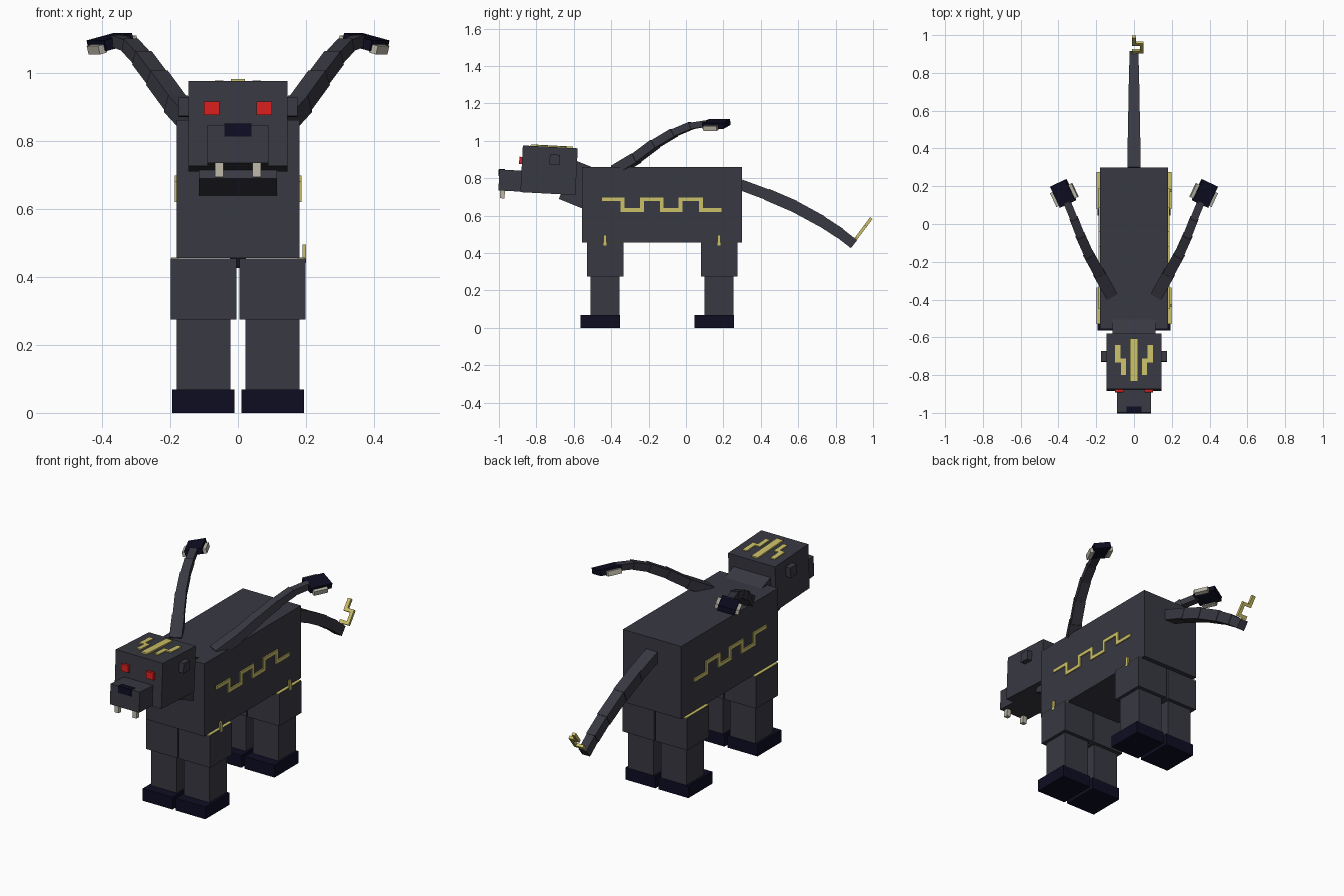
import bpy, math
from mathutils import Matrix, Vector

if "Cube" in bpy.data.objects:
    bpy.data.objects.remove(bpy.data.objects["Cube"])


def material(name, rgb):
    m = bpy.data.materials.new(name)
    m.diffuse_color = (*rgb, 1)
    m.use_nodes = True
    m.node_tree.nodes["Principled BSDF"].inputs["Base Color"].default_value = m.diffuse_color
    return m


HIDE = material("charcoal hide", (0.040, 0.040, 0.055))
NAVY = material("dark navy", (0.004, 0.004, 0.016))
GOLD = material("gold", (0.60, 0.53, 0.14))
RED = material("red", (0.68, 0.014, 0.014))
BONE = material("bone", (0.50, 0.47, 0.39))

FACES = [(0, 1, 3, 2), (4, 6, 7, 5), (0, 4, 5, 1), (2, 3, 7, 6), (0, 2, 6, 4), (1, 5, 7, 3)]


def box(name, mat, x, y, z, frame=Matrix()):
    """Box given by its x, y and z ranges inside a frame."""
    verts = [frame @ Vector((a, b, c)) for a in x for b in y for c in z]
    mesh = bpy.data.meshes.new(name)
    mesh.from_pydata(verts, [], [f[::-1] for f in FACES] if frame.determinant() < 0 else FACES)
    mesh.materials.append(mat)
    mesh.update()
    obj = bpy.data.objects.new(name, mesh)
    bpy.context.collection.objects.link(obj)
    return obj


def chain(name, mat, points, widths, heights, mirror=Matrix()):
    """Row of overlapping boxes following a path."""
    for i in range(len(points) - 1):
        a, b = Vector(points[i]), Vector(points[i + 1])
        d = (b - a).normalized()
        side = d.cross(Vector((0, 0, 1))).normalized()
        up = side.cross(d)
        frame = Matrix((side, d, up)).transposed().to_4x4()
        frame.translation = a
        w, h = widths[i] / 2, heights[i] / 2
        box(f"{name}_{i + 1}", mat, (-w, w), (-0.008, (b - a).length + 0.008), (-h, h), mirror @ frame)


def at(x, y, z, *rots):
    m = Matrix.Translation((x, y, z))
    for angle, axis in rots:
        m = m @ Matrix.Rotation(math.radians(angle), 4, axis)
    return m


SIDES = (("right", Matrix()), ("left", Matrix.Scale(-1, 4, (1, 0, 0))))

# Torso and sloping neck
box("torso", HIDE, (-0.18, 0.18), (-0.555, 0.30), (0.455, 0.86))
box("neck", HIDE, (-0.115, 0.115), (-0.125, 0.125), (-0.112, 0.112), at(0, -0.522, 0.746, (-22, 'X')))

# Head, tipped slightly upward
head = at(0, -0.732, 0.8425, (-3, 'X'))
box("head", HIDE, (-0.145, 0.145), (-0.147, 0.147), (-0.125, 0.125), head)
box("muzzle", HIDE, (-0.09, 0.09), (-0.265, -0.14), (-0.122, -0.010), head)
box("nose", NAVY, (-0.04, 0.04), (-0.269, -0.235), (-0.045, -0.007), head)
box("crown_stripe", GOLD, (-0.02, 0.02), (-0.105, 0.12), (0.12, 0.133), head)

for side, m in SIDES:
    h = m @ head
    box(f"eye_{side}", RED, (0.055, 0.1), (-0.162, -0.14), (0.025, 0.064), h)
    box(f"ear_{side}", HIDE, (0.14, 0.175), (0.0, 0.055), (0.03, 0.085), h)
    box(f"fang_{side}", BONE, (0.043, 0.068), (-0.255, -0.23), (-0.163, -0.12), h)
    box(f"brow_stripe_outer_{side}", GOLD, (0.072, 0.1), (0.0, 0.085), (0.12, 0.131), h)
    box(f"brow_stripe_inner_{side}", GOLD, (0.042, 0.068), (-0.075, 0.0), (0.12, 0.131), h)
    box(f"brow_stripe_link_{side}", GOLD, (0.042, 0.1), (-0.008, 0.012), (0.12, 0.131), h)

    # Legs
    for end, y in (("front", -0.4325), ("rear", 0.1775)):
        box(f"upper_leg_{end}_{side}", HIDE, (0.004, 0.199), (y - 0.0975, y + 0.0975), (0.275, 0.454), m)
        box(f"lower_leg_{end}_{side}", HIDE, (0.022, 0.18), (y - 0.0775, y + 0.0765), (0.001, 0.28), m)
        box(f"foot_{end}_{side}", NAVY, (0.01, 0.194), (y - 0.1325, y + 0.0785), (0, 0.068), m)
        box(f"leg_trim_{end}_{side}", GOLD, (0.175, 0.197), (y - 0.0975, y + 0.0975), (0.452, 0.457), m)
        if side == "right":
            box(f"leg_mark_{end}", GOLD, (0.19, 0.2), (y - 0.008, y + 0.008), (0.44, 0.495), m)

    # Square-wave flank stripe
    ys = [-0.45, -0.34, -0.235, -0.13, -0.03, 0.08, 0.19]
    for i in range(6):
        z = 0.688 if i % 2 == 0 else 0.63
        box(f"flank_stripe_{side}_{i + 1}", GOLD, (0.175, 0.187),
            (ys[i] - 0.01 * (i > 0), ys[i + 1] + 0.01 * (i < 5)), (z - 0.01, z + 0.01), m)
        if i:
            box(f"flank_riser_{side}_{i}", GOLD, (0.175, 0.187), (ys[i] - 0.01, ys[i] + 0.01), (0.64, 0.678), m)

    # Shoulder tentacle with clawed pad
    path = [(0.125, -0.37, 0.845), (0.18, -0.27, 0.905), (0.235, -0.17, 0.98),
            (0.28, -0.07, 1.04), (0.315, 0.02, 1.078), (0.352, 0.11, 1.092)]
    chain(f"tentacle_{side}", HIDE, path, [0.065, 0.058, 0.052, 0.046, 0.04],
          [0.055, 0.05, 0.046, 0.04, 0.034], m)
    pad = m @ at(0.375, 0.162, 1.09, (-25, 'Z'), (14, 'Y'))
    box(f"pad_{side}", NAVY, (-0.046, 0.046), (-0.062, 0.062), (-0.016, 0.016), pad)
    for where, x in (("inner", -0.052), ("outer", 0.052)):
        box(f"claw_{where}_{side}", BONE, (x - 0.012, x + 0.012), (-0.05, 0.03), (-0.022, 0.004), pad)

# Drooping tail
chain("tail", HIDE, [(0, 0.30, 0.762), (0, 0.44, 0.71), (0, 0.575, 0.652), (0, 0.72, 0.573),
                     (0, 0.82, 0.508), (0, 0.892, 0.452)],
      [0.07, 0.066, 0.06, 0.054, 0.048], [0.058, 0.064, 0.062, 0.058, 0.054])

# Zigzag tail tip, rising backward
tip = at(0, 0.897, 0.462, (53, 'X'))
for i, (x0, x1, s0, s1) in enumerate([(-0.01, 0.01, -0.01, 0.04), (-0.01, 0.05, 0.022, 0.04),
                                      (0.032, 0.05, 0.04, 0.088), (-0.01, 0.05, 0.088, 0.106),
                                      (-0.01, 0.01, 0.106, 0.156)]):
    box(f"tail_tip_{i + 1}", GOLD, (x0, x1), (s0, s1), (-0.008, 0.008), tip)
